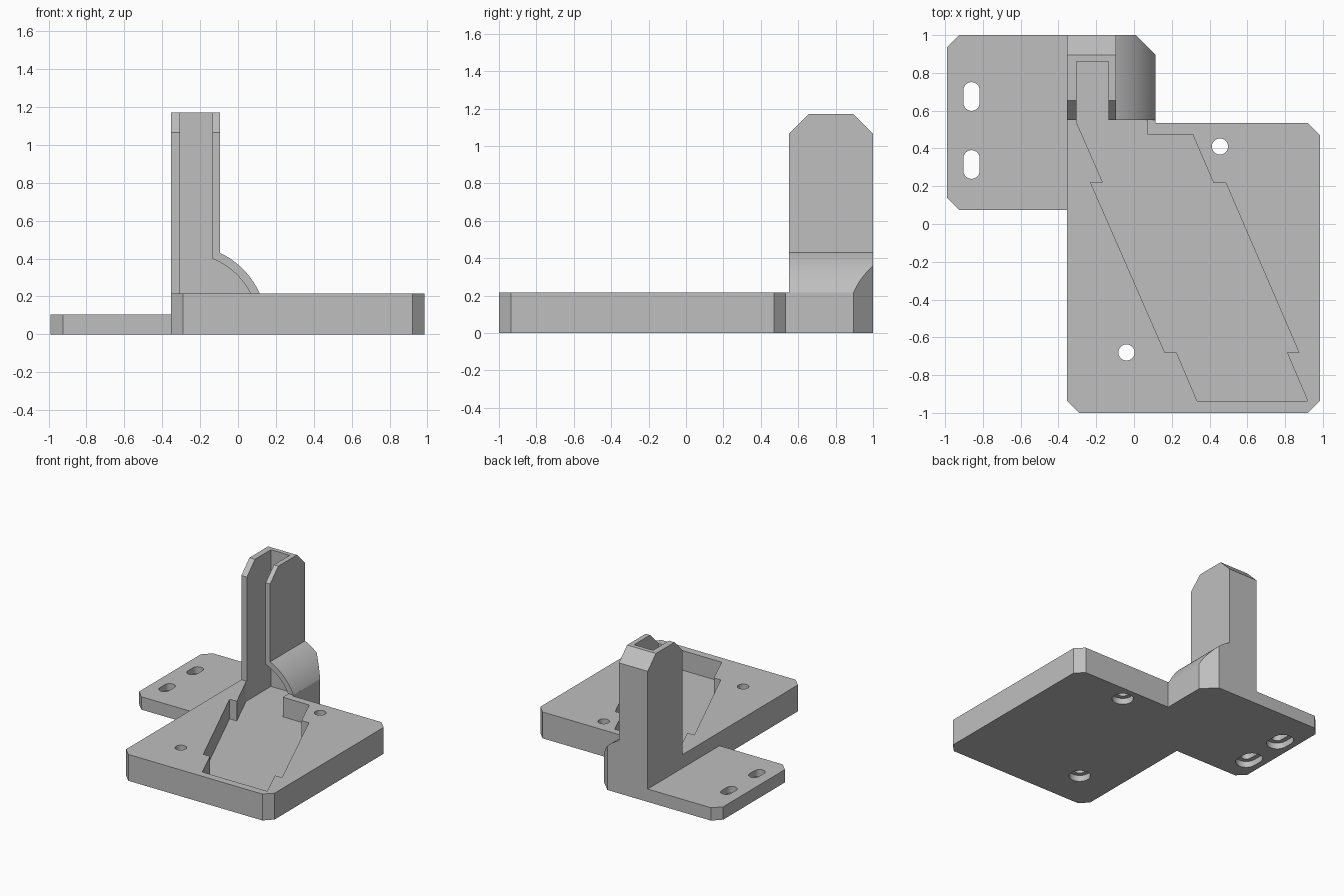
import bpy, bmesh, math

if "Cube" in bpy.data.objects:
    bpy.data.objects.remove(bpy.data.objects["Cube"])

grey = bpy.data.materials.new("plain grey")
grey.diffuse_color = (0.52, 0.52, 0.52, 1)
grey.use_nodes = True
grey.node_tree.nodes["Principled BSDF"].inputs["Base Color"].default_value = grey.diffuse_color


def prism(name, pts, axis, lo, hi):
    """Extrude a 2D outline along an axis: z takes (x,y), y takes (x,z), x takes (y,z)."""
    place = {"z": lambda a, b, h: (a, b, h),
             "y": lambda a, b, h: (a, h, b),
             "x": lambda a, b, h: (h, a, b)}[axis]
    bm = bmesh.new()
    low = [bm.verts.new(place(a, b, lo)) for a, b in pts]
    high = [bm.verts.new(place(a, b, hi)) for a, b in pts]
    bm.faces.new(low)
    bm.faces.new(high)
    for i in range(len(pts)):
        j = (i + 1) % len(pts)
        bm.faces.new((low[i], low[j], high[j], high[i]))
    bmesh.ops.recalc_face_normals(bm, faces=bm.faces)
    mesh = bpy.data.meshes.new(name)
    bm.to_mesh(mesh)
    bm.free()
    mesh.materials.append(grey)
    ob = bpy.data.objects.new(name, mesh)
    bpy.context.collection.objects.link(ob)
    return ob


def combine(target, tool, operation):
    mod = target.modifiers.new(tool.name, "BOOLEAN")
    mod.operation = operation
    mod.solver = "EXACT"
    mod.object = tool
    bpy.context.view_layer.objects.active = target
    bpy.ops.object.modifier_apply(modifier=mod.name)
    bpy.data.objects.remove(tool)


def arc(cx, cy, r, a0, a1, n):
    return [(cx + r * math.cos(a0 + (a1 - a0) * i / n),
             cy + r * math.sin(a0 + (a1 - a0) * i / n)) for i in range(n + 1)]


def slot(cx, cy, r, half):
    """Round hole, stretched along y by half on each side."""
    if half == 0:
        return arc(cx, cy, r, 0, 2 * math.pi, 32)[:-1]
    return (arc(cx, cy + half, r, 0, math.pi, 16)
            + arc(cx, cy - half, r, math.pi, 2 * math.pi, 16))


PLATE, FLOOR = 0.215, 0.055
CX, CZ = -0.279, 0.04          # centre of the curved shoulder

# Thick main plate with the tower footing
body = prism("bracket_body", [
    (-0.29, -1), (0.92, -1), (0.985, -0.935), (0.985, 0.47), (0.92, 0.535),
    (0.115, 0.535), (0.115, 1), (-0.355, 1), (-0.355, -0.935)], "z", 0, PLATE)

# Thin mounting flange
combine(body, prism("mounting_flange", [
    (-0.925, 0.075), (-0.3, 0.075), (-0.3, 1), (-0.925, 1), (-0.99, 0.935),
    (-0.99, 0.14)], "z", 0, 0.105), "UNION")

# Upright tower with chamfered top
combine(body, prism("tower", [
    (0.55, 0.1), (1, 0.1), (1, 1.065), (0.895, 1.17), (0.655, 1.17),
    (0.55, 1.065)], "x", -0.355, -0.095), "UNION")

# Curved shoulder beside the tower
outer = arc(CX, CZ, 0.431, math.acos(0.394 / 0.431), math.acos(0.184 / 0.431), 24)
combine(body, prism("shoulder", [(-0.2, 0.1), (0.115, 0.1)] + outer
                    + [(-0.2, outer[-1][1])], "y", 0.55, 1), "UNION")

# Chamfer on the rear corner of the shoulder
combine(body, prism("corner_cut", [(-0.04, 1.05), (0.21, 0.8), (0.3, 1.05)],
                    "z", -0.1, 0.8), "DIFFERENCE")

# Slanted chute pocket
combine(body, prism("chute_cut", [
    (-0.305, 0.549), (-0.305, 0.54), (-0.165, 0.22), (-0.23, 0.22),
    (0.163, -0.68), (0.225, -0.68), (0.335, -0.938), (0.92, -0.938),
    (0.81, -0.68), (0.873, -0.68), (0.485, 0.22), (0.42, 0.22),
    (0.31, 0.475), (0.072, 0.475), (0.072, 0.549)], "z", FLOOR, 0.3), "DIFFERENCE")

# Tower channel, widening under the shoulder
inner = arc(CX, CZ, 0.387, math.acos(0.351 / 0.387), math.acos(0.144 / 0.387), 24)
combine(body, prism("channel_cut", [(-0.305, FLOOR), (0.072, FLOOR)] + inner
                    + [(-0.135, 1.3), (-0.305, 1.3)], "y", 0.53, 0.86), "DIFFERENCE")

# Screw holes and slots, counterbored from below
for x, y, half in ((0.455, 0.41, 0), (-0.04, -0.68, 0),
                   (-0.86, 0.675, 0.033), (-0.86, 0.315, 0.033)):
    combine(body, prism("hole_cut", slot(x, y, 0.043, half), "z", -0.1, 0.4), "DIFFERENCE")
    combine(body, prism("counterbore_cut", slot(x, y, 0.08, half), "z", -0.1, 0.05), "DIFFERENCE")

# Smooth curves, sharp edges
body.select_set(True)
bpy.context.view_layer.objects.active = body
bpy.ops.object.shade_smooth_by_angle(angle=math.radians(20))
